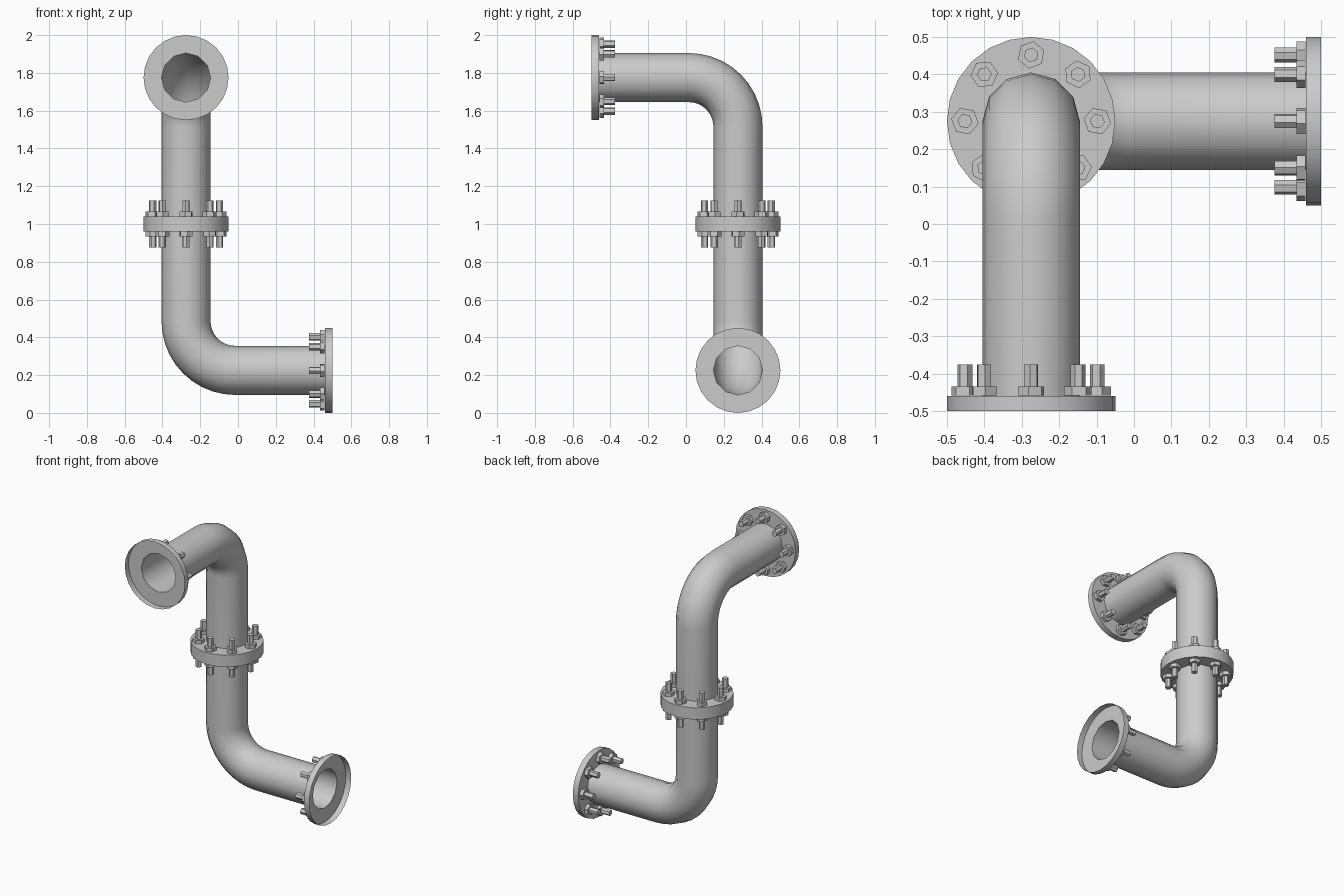
import bpy, bmesh
from math import sin, cos, pi, radians
from mathutils import Matrix, Vector

if "Cube" in bpy.data.objects:
    bpy.data.objects.remove(bpy.data.objects["Cube"])

PIPE_R, BEND_R, FLANGE_R, BOLT_R = 0.13, 0.26, 0.225, 0.177
REACH, RIM = 0.735, 0.04
SIDES = 12

metal = bpy.data.materials.new("grey_metal")
metal.use_nodes = True
colour = (0.6, 0.6, 0.6, 1)
metal.diffuse_color = colour
metal.node_tree.nodes["Principled BSDF"].inputs["Base Color"].default_value = colour


def finish(name, bm, matrix):
    """Turn the bmesh into a shaded, placed object."""
    bmesh.ops.recalc_face_normals(bm, faces=bm.faces)
    mesh = bpy.data.meshes.new(name)
    bm.to_mesh(mesh)
    bm.free()
    mesh.materials.append(metal)
    mesh.shade_smooth()
    mesh.set_sharp_from_angle(angle=radians(45))
    obj = bpy.data.objects.new(name, mesh)
    bpy.context.collection.objects.link(obj)
    obj.matrix_world = matrix


def skin(bm, rings):
    """Join successive closed loops of points with quads."""
    loops = [[bm.verts.new(p) for p in ring] for ring in rings]
    for a, b in zip(loops, loops[1:]):
        n = len(a)
        for i in range(n):
            j = (i + 1) % n
            bm.faces.new((a[i], a[j], b[j], b[i]))


# Open elbow pipe: straight run, quarter bend, straight run
def elbow(name, matrix):
    steps = 10
    path = [(Vector((REACH, 0, 0)), 0)]
    for k in range(steps + 1):
        t = k / steps * pi / 2
        path.append((Vector((BEND_R * (1 - sin(t)), 0, BEND_R * (1 - cos(t)))), t))
    path.append((Vector((0, 0, REACH)), pi / 2))
    rings = []
    for centre, t in path:
        out, side = Vector((-sin(t), 0, -cos(t))), Vector((0, 1, 0))
        angles = [2 * pi * i / SIDES for i in range(SIDES)]
        rings.append([centre + PIPE_R * (cos(a) * out + sin(a) * side) for a in angles])
    bm = bmesh.new()
    skin(bm, rings)
    finish(name, bm, matrix)


# Thin cup-shaped flange whose hole follows the pipe's sides
def flange(name, matrix):
    n = SIDES * 2

    def ring(radius, z, faceted=False):
        pts = []
        for i in range(n):
            r = radius * (cos(pi / SIDES) if faceted and i % 2 else 1)
            a = 2 * pi * i / n
            pts.append((r * cos(a), r * sin(a), z))
        return pts

    bm = bmesh.new()
    skin(bm, [ring(PIPE_R, 0, True), ring(FLANGE_R, 0), ring(FLANGE_R, RIM)])
    finish(name, bm, matrix)


# Circle of eight hexagonal prisms behind a flange
def hex_circle(name, matrix, radius, low, high):
    bm = bmesh.new()
    for i in range(8):
        place = (Matrix.Rotation(i * pi / 4, 4, 'Z')
                 @ Matrix.Translation((BOLT_R, 0, (low + high) / 2))
                 @ Matrix.Rotation(radians(100), 4, 'Z'))
        bmesh.ops.create_cone(bm, cap_ends=True, segments=6, radius1=radius,
                              radius2=radius, depth=high - low, matrix=place)
    finish(name, bm, matrix)


# The upper half is the lower half turned over to point forward
lower = Matrix.Translation((-0.275, 0.275, FLANGE_R))
upper = (Matrix.Translation((-0.275, 0.275, 2 - FLANGE_R))
         @ Matrix(((0, -1, 0, 0), (-1, 0, 0, 0), (0, 0, -1, 0), (0, 0, 0, 1))))
joint_end = Matrix.Translation((0, 0, REACH))
open_end = Matrix.Translation((REACH, 0, 0)) @ Matrix.Rotation(pi / 2, 4, 'Y')

for half, base in (("lower", lower), ("upper", upper)):
    elbow(half + "_elbow_pipe", base)
    for end, local in (("joint", joint_end), ("open", open_end)):
        label = half + "_" + end
        flange(label + "_flange", base @ local)
        hex_circle(label + "_nuts", base @ local, 0.037, -0.025, -0.001)
        hex_circle(label + "_studs", base @ local, 0.02, -0.085, -0.001)
